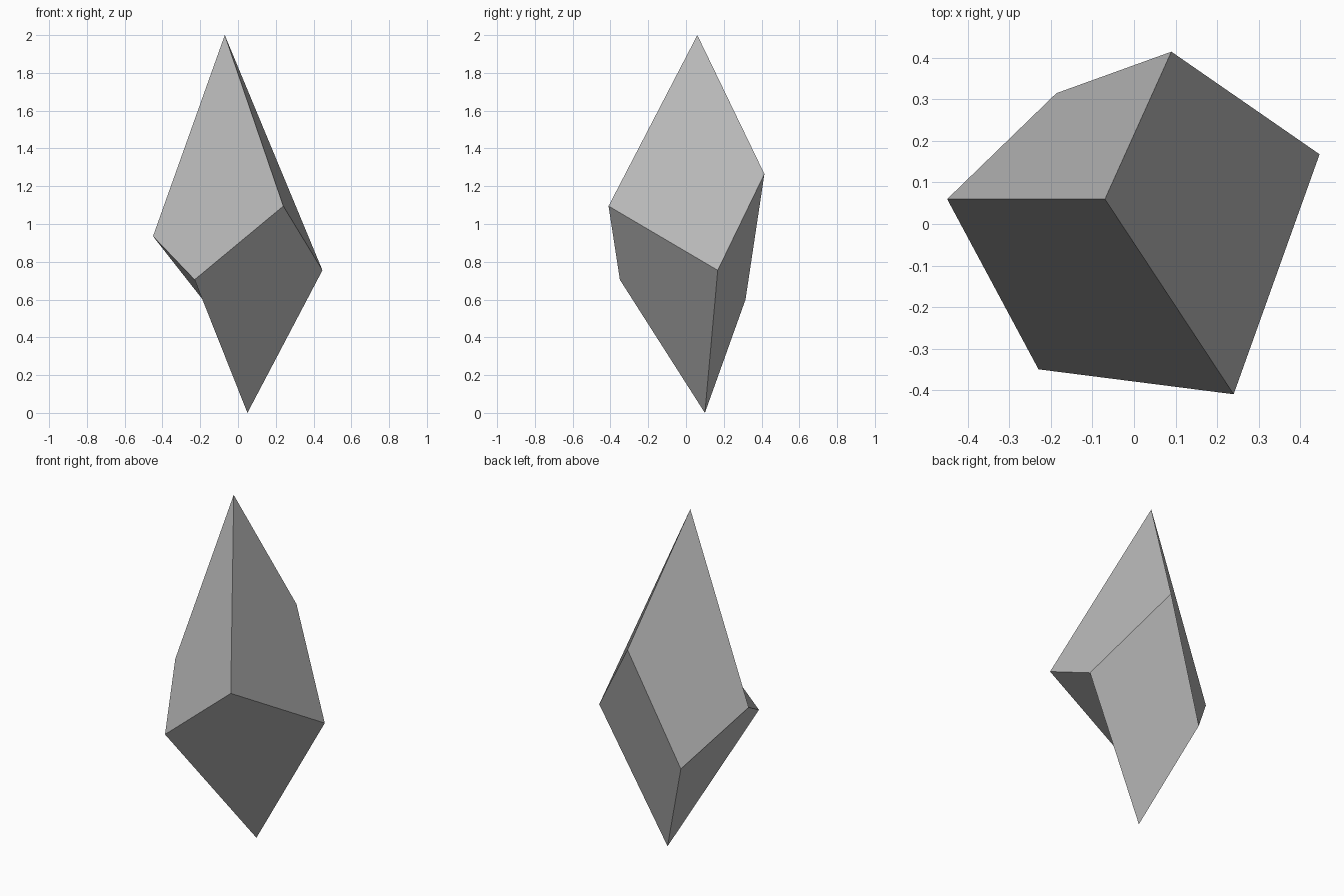
import bpy
import bmesh

# Remove the startup cube
old = bpy.data.objects.get("Cube")
if old:
    bpy.data.objects.remove(old, do_unlink=True)

# One stone colour
GREY = (0.5, 0.5, 0.5, 1.0)
stone = bpy.data.materials.new("grey stone")
stone.use_nodes = True
stone.diffuse_color = GREY
stone.node_tree.nodes["Principled BSDF"].inputs["Base Color"].default_value = GREY

# Corners of the six-sided shard: two tips, three upper and three lower corners
corners = {
    "tip": (-0.07, 0.06, 2.0),
    "base": (0.05, 0.10, 0.0),
    "upper_left": (-0.45, 0.06, 0.935),
    "upper_front": (0.24, -0.41, 1.095),
    "upper_back": (0.09, 0.415, 1.265),
    "lower_front": (-0.23, -0.35, 0.705),
    "lower_right": (0.447, 0.168, 0.755),
    "lower_back": (-0.187, 0.315, 0.60),
}

# Each facet starts at the corner its fold runs from
facets = [
    ("upper_left", "lower_front", "upper_front", "tip"),
    ("tip", "upper_front", "lower_right", "upper_back"),
    ("tip", "upper_back", "lower_back", "upper_left"),
    ("lower_front", "base", "lower_right", "upper_front"),
    ("base", "lower_back", "upper_back", "lower_right"),
    ("lower_back", "base", "lower_front", "upper_left"),
]

# Build the shard with flat facets
bm = bmesh.new()
verts = {name: bm.verts.new(co) for name, co in corners.items()}
for facet in facets:
    bm.faces.new([verts[name] for name in facet])
bmesh.ops.recalc_face_normals(bm, faces=bm.faces)

mesh = bpy.data.meshes.new("crystal_shard")
bm.to_mesh(mesh)
bm.free()
mesh.materials.append(stone)
shard = bpy.data.objects.new("crystal_shard", mesh)
bpy.context.scene.collection.objects.link(shard)
